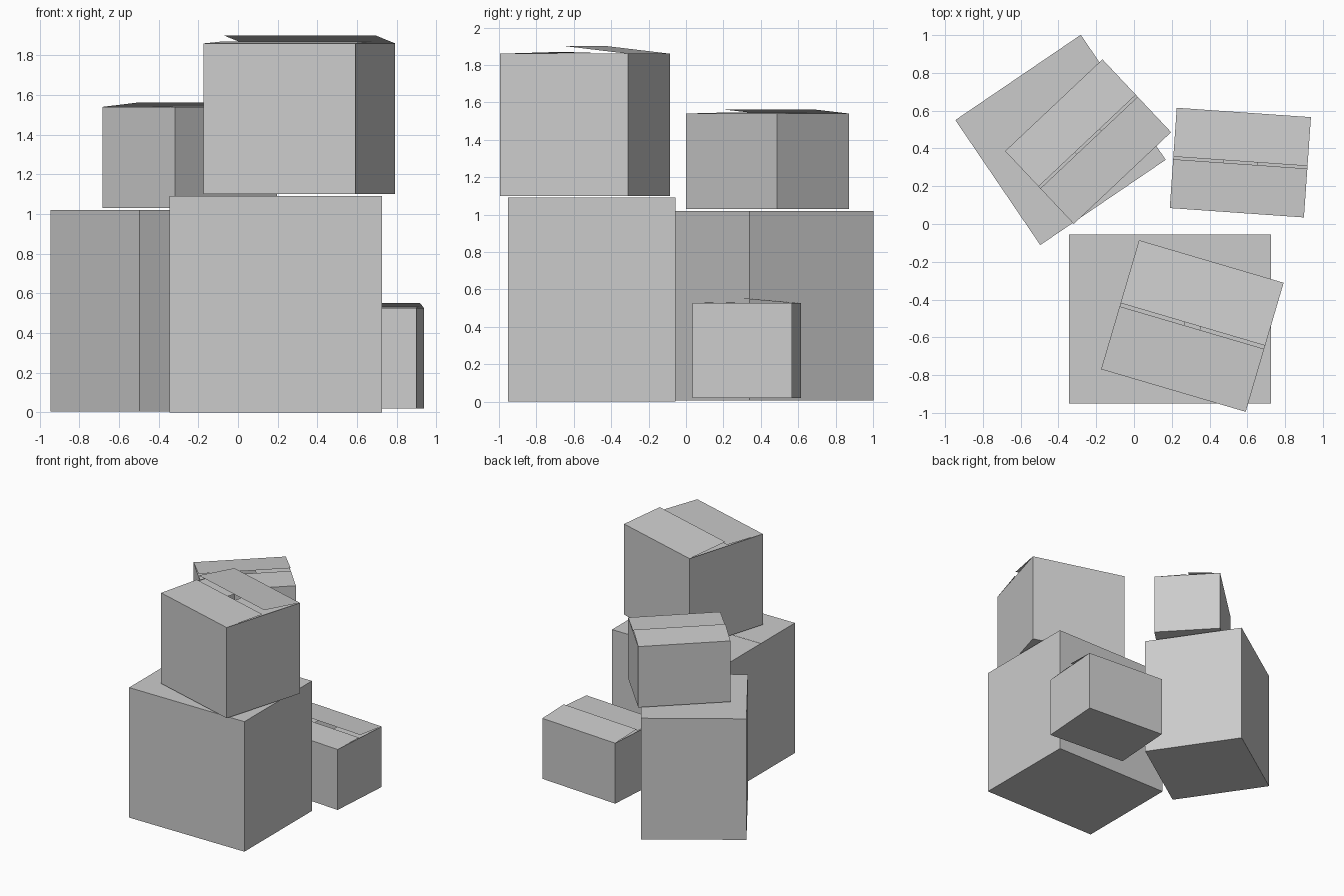
import bpy
from math import radians

if "Cube" in bpy.data.objects:
    bpy.data.objects.remove(bpy.data.objects["Cube"])


def mesh_object(name, verts, faces, centre, angle):
    mesh = bpy.data.meshes.new(name)
    mesh.from_pydata(verts, [], faces)
    obj = bpy.data.objects.new(name, mesh)
    bpy.context.collection.objects.link(obj)
    obj.location = (centre[0], centre[1], 0)
    obj.rotation_euler[2] = radians(angle)
    return obj


def carton(name, centre, size, angle, z0, z1, lift_back=0.0, lift_front=0.0, gap=0.004):
    """Carton whose lid seam runs along local x."""
    hx, hy = size[0] / 2, size[1] / 2
    ring = [(-hx, -hy), (hx, -hy), (hx, hy), (-hx, hy)]

    # open-topped body
    verts = [(x, y, z) for z in (z0, z1) for x, y in ring]
    faces = [(3, 2, 1, 0)] + [(i, (i + 1) % 4, (i + 1) % 4 + 4, i + 4) for i in range(4)]
    mesh_object(name + "_body", verts, faces, centre, angle)

    # short inner flaps lying just below the rim
    d = z1 - 0.005
    for side, s in (("left", -1), ("right", 1)):
        inner = s * max(hx - hy, 0.002)
        quad = [(s * hx, -s * hy, d), (s * hx, s * hy, d), (inner, s * hy, d), (inner, -s * hy, d)]
        mesh_object(f"{name}_inner_flap_{side}", quad, [(0, 1, 2, 3)], centre, angle)

    # long outer flaps meeting at the seam
    for side, s, lift in (("front", -1, lift_front), ("back", 1, lift_back)):
        g = s * gap / 2
        quad = [(s * hx, s * hy, z1), (-s * hx, s * hy, z1),
                (-s * hx, g, z1 + lift), (s * hx, g, z1 + lift)]
        mesh_object(f"{name}_outer_flap_{side}", quad, [(0, 1, 2, 3)], centre, angle)


# large closed cartons at the bottom
carton("large_carton", (0.19, -0.503), (1.07, 0.895), 0, 0.0, 1.09)
carton("cube_carton", (-0.389, 0.445), (0.803, 0.80), 34.2, 0.005, 1.02)

# smaller cartons with loosely folded lids
carton("top_carton", (0.309, -0.54), (0.798, 0.712), -16.4, 1.10, 1.86, 0.04, 0.01, 0.018)
carton("stacked_carton", (-0.243, 0.436), (0.708, 0.53), 43.3, 1.03, 1.54, 0.022, 0.005, 0.014)
carton("small_carton", (0.563, 0.325), (0.712, 0.532), -4.0, 0.02, 0.527, 0.023, 0.006, 0.014)
